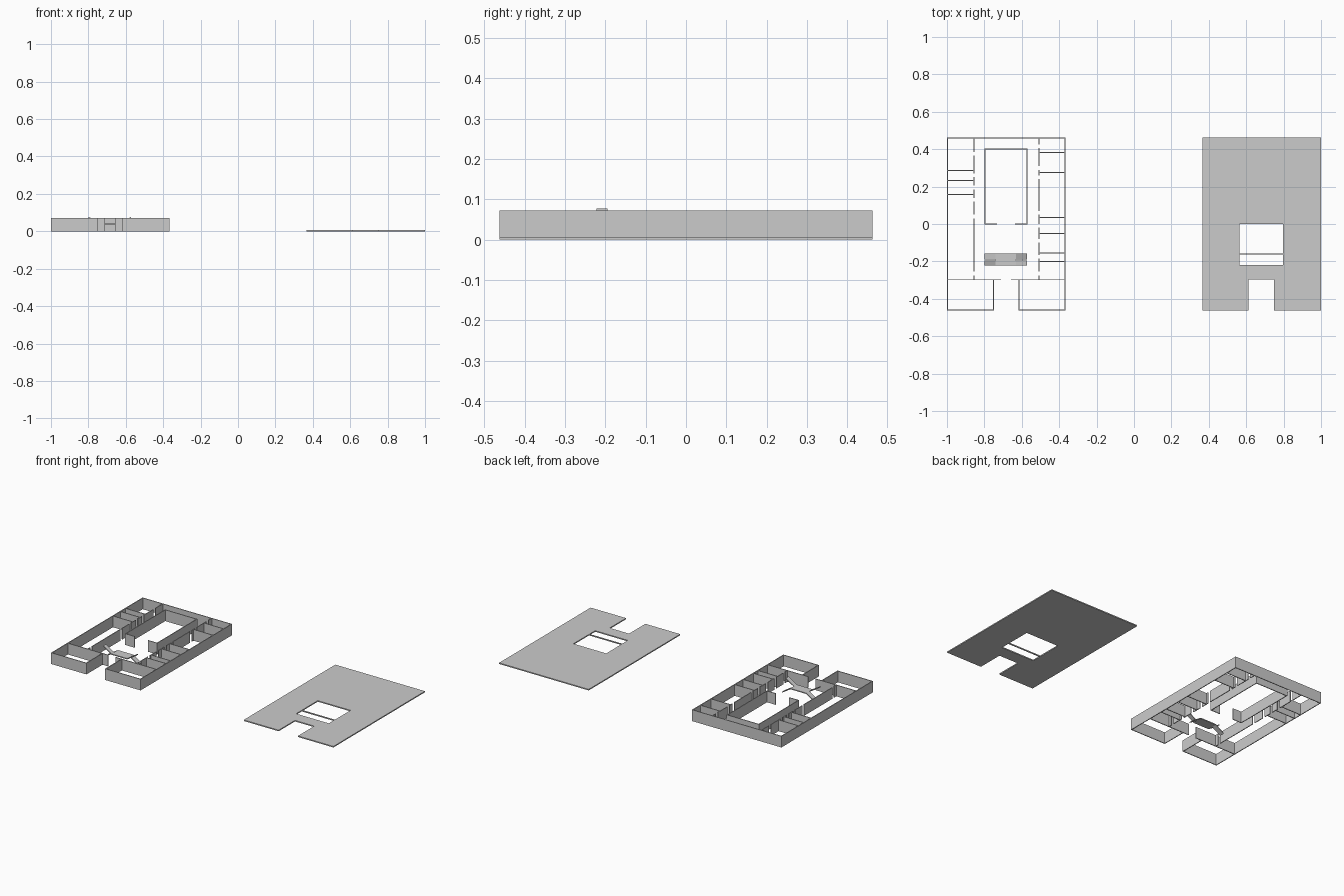
import bpy, bmesh

if "Cube" in bpy.data.objects:
    bpy.data.objects.remove(bpy.data.objects["Cube"])

T = 0.005   # wall thickness
H = 0.072   # wall height


def box(bm, x0, x1, y0, y1, z0, z1):
    v = [bm.verts.new((x, y, z)) for z in (z0, z1)
         for x, y in ((x0, y0), (x1, y0), (x1, y1), (x0, y1))]
    for f in ((3, 2, 1, 0), (4, 5, 6, 7), (0, 1, 5, 4), (1, 2, 6, 5), (2, 3, 7, 6), (3, 0, 4, 7)):
        bm.faces.new([v[i] for i in f])


def finish(bm, name):
    bmesh.ops.recalc_face_normals(bm, faces=bm.faces)
    me = bpy.data.meshes.new(name)
    bm.to_mesh(me)
    bm.free()
    ob = bpy.data.objects.new(name, me)
    bpy.context.collection.objects.link(ob)
    return ob


def spans(a, b, gaps):
    """Split the run a..b around doorways."""
    for g0, g1 in sorted(gaps):
        yield a, g0
        a = g1
    yield a, b


def wall_x(bm, y, x0, x1, gaps=()):
    for a, b in spans(x0, x1, gaps):
        box(bm, a, b, y - T / 2, y + T / 2, 0, H)


def wall_y(bm, x, y0, y1, gaps=()):
    for a, b in spans(y0, y1, gaps):
        box(bm, x - T / 2, x + T / 2, a, b, 0, H)


def doors(centres, w=0.02):
    return [(c - w / 2, c + w / 2) for c in centres]


h = T / 2
XL, XR, YF, YB = -1 + h, -0.366 - h, -0.463 + h, 0.463 - h
YM = -0.298                    # back wall of the entrance court
CL, CR = -0.752, -0.615        # court sides
IL, IR = -0.797, -0.573        # hall sides
PL, PR = -0.856, -0.509        # corridor partitions

# Outer walls and entrance court
bm = bmesh.new()
wall_y(bm, XL, YF - h, YB + h)
wall_y(bm, XR, YF - h, YB + h)
wall_x(bm, YB, XL + h, XR - h)
wall_x(bm, YF, XL + h, CL + h)
wall_x(bm, YF, CR - h, XR - h)
wall_y(bm, CL, YF + h, YM - h)
wall_y(bm, CR, YF + h, YM - h)
wall_x(bm, YM, XL + h, XR - h, [(-0.765, -0.752 + h), (-0.71, -0.657), (-0.615 - h, -0.60)][1:2])
finish(bm, "outer_walls")

# Central hall
bm = bmesh.new()
wall_y(bm, IL, -h, 0.404)
wall_y(bm, IR, -h, 0.404)
wall_x(bm, 0.404 - h, IL + h, IR - h)
wall_x(bm, 0, IL + h, IR - h, [(-0.733, -0.637)])
finish(bm, "hall_walls")

# Corridor partitions with doorways
bm = bmesh.new()
wall_y(bm, PL, YM + h, YB - h, doors([-0.265, 0.04, 0.13, 0.195, 0.26, 0.375]))
wall_y(bm, PR, YM + h, YB - h, doors([-0.265, -0.175, -0.09, -0.01, 0.06, 0.25, 0.30, 0.415]))
finish(bm, "corridor_partitions")

# Cross walls between side rooms
bm = bmesh.new()
for y in (0.286, 0.233, 0.158):
    wall_x(bm, y, XL + h, PL - h)
for y in (0.382, 0.275, 0.035, -0.05, -0.154, -0.2):
    wall_x(bm, y, PR + h, XR - h)
finish(bm, "room_dividers")

# Double stair: rear flights rise to the landing, front flights go on outward
mid, half, land = (IL + IR) / 2, (IR - IL) / 2 + 0.002, 0.055
S = 0.006


def ramp(bm, xa, za, xb, zb, y0, y1):
    prof = ((xa, za - S), (xb, zb - S), (xb, zb), (xa, za))
    a = [bm.verts.new((x, y0, z)) for x, z in prof]
    b = [bm.verts.new((x, y1, z)) for x, z in prof]
    bm.faces.new(a)
    bm.faces.new(b[::-1])
    for i in range(4):
        j = (i + 1) % 4
        bm.faces.new((a[j], a[i], b[i], b[j]))


bm = bmesh.new()
box(bm, mid - land, mid + land, -0.222, -0.158, 0.042 - S, 0.042)
for s in (-1, 1):
    ramp(bm, mid + s * land, 0.042, mid + s * half, S, -0.190, -0.158)
    ramp(bm, mid + s * land, 0.042, mid + s * half, 0.078, -0.222, -0.195)
finish(bm, "double_stair")

# Upper floor plate with stairwell opening and court notch
bm = bmesh.new()
Z = 0.007
box(bm, 0.365, 1, 0, 0.463, 0, Z)
box(bm, 0.365, 0.565, -0.298, 0, 0, Z)
box(bm, 0.797, 1, -0.298, 0, 0, Z)
box(bm, 0.565, 0.797, -0.298, -0.219, 0, Z)
box(bm, 0.365, 0.612, -0.463, -0.298, 0, Z)
box(bm, 0.749, 1, -0.463, -0.298, 0, Z)
box(bm, 0.565, 0.797, -0.163, -0.157, 0, Z)
finish(bm, "upper_floor_plate")
